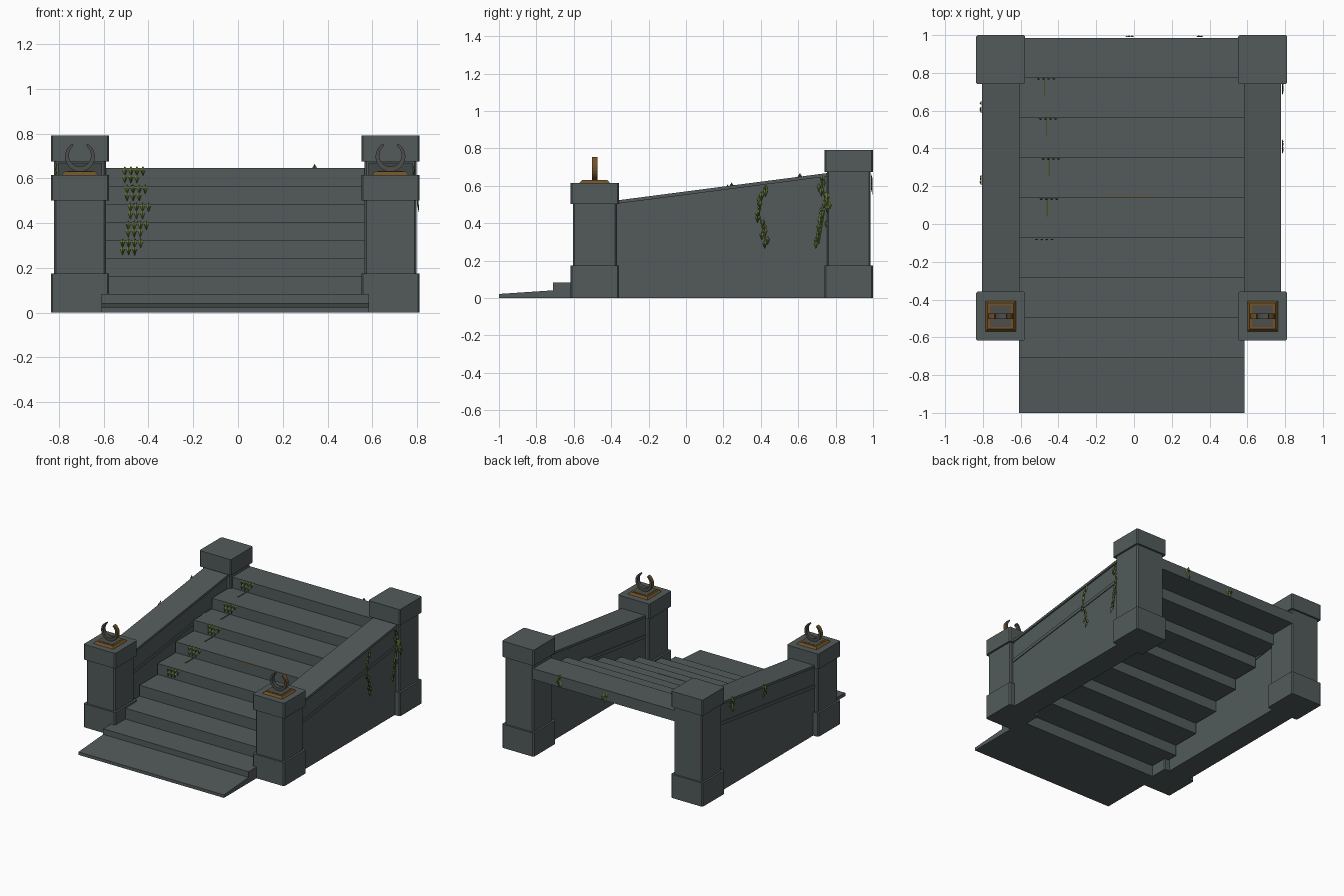
import bpy, bmesh, math, random
from mathutils import Vector

if "Cube" in bpy.data.objects:
    bpy.data.objects.remove(bpy.data.objects["Cube"])

random.seed(4)
CX = -0.0125          # the stair axis sits slightly left of centre
PX = 0.6935           # pillar / wall offset from the axis


def mat(name, col):
    m = bpy.data.materials.new(name)
    m.diffuse_color = (*col, 1)
    m.use_nodes = True
    m.node_tree.nodes["Principled BSDF"].inputs["Base Color"].default_value = m.diffuse_color
    return m


STONE = mat("grey stone", (0.085, 0.105, 0.102))
RUST = mat("rusty bronze", (0.17, 0.085, 0.02))
IRON = mat("dark iron", (0.075, 0.078, 0.07))
LEAF = mat("ivy green", (0.13, 0.17, 0.035))
STEM = mat("dark ivy green", (0.055, 0.075, 0.018))


def finish(name, bm, *mats):
    me = bpy.data.meshes.new(name)
    bm.to_mesh(me)
    bm.free()
    for m in mats:
        me.materials.append(m)
    ob = bpy.data.objects.new(name, me)
    bpy.context.collection.objects.link(ob)
    return ob


def add_box(bm, x0, x1, y0, y1, z0, z1, bevel=0.0, taper=0.0):
    vs = []
    for z, t in ((z0, 0), (z1, taper)):
        vs.append([bm.verts.new(p) for p in ((x0 + t, y0 + t, z), (x1 - t, y0 + t, z),
                                             (x1 - t, y1 - t, z), (x0 + t, y1 - t, z))])
    lo, hi = vs
    faces = [bm.faces.new(lo[::-1]), bm.faces.new(hi)]
    for i in range(4):
        j = (i + 1) % 4
        faces.append(bm.faces.new((lo[i], lo[j], hi[j], hi[i])))
    if bevel:
        edges = [bm.edges.get((lo[i], hi[i])) for i in range(4)]
        bmesh.ops.bevel(bm, geom=edges, offset=bevel, segments=1, affect='EDGES')
    return faces


def add_prism(bm, yz, x0, x1):
    a = [bm.verts.new((x0, y, z)) for y, z in yz]
    b = [bm.verts.new((x1, y, z)) for y, z in yz]
    n = len(yz)
    bm.faces.new(a)
    bm.faces.new(b[::-1])
    for i in range(n):
        j = (i + 1) % n
        bm.faces.new((a[i], b[i], b[j], a[j]))
    bmesh.ops.recalc_face_normals(bm, faces=bm.faces[:])


# Steps: open underneath, each block overlapping the next
def step_y(i):
    return -0.71 + i * 0.2122


def step_z(i):
    return 0.083 + i * 0.0805


bm = bmesh.new()
for i in range(8):
    back = 0.985 if i == 7 else step_y(i + 1) + 0.008
    add_box(bm, CX - 0.597, CX + 0.597, step_y(i), back, step_z(i - 1) if i else 0, step_z(i))
finish("steps", bm, STONE)

# Sloping slab in front of the first step
bm = bmesh.new()
add_prism(bm, [(-1, 0), (-0.7, 0), (-0.7, 0.042), (-1, 0.022)], CX - 0.597, CX + 0.597)
finish("front_slab", bm, STONE)


def rail_z(y):
    return 0.522 + (y + 0.37) * 0.13


def slanted(bm, x, half, top, bottom):
    y0, y1 = -0.40, 0.78
    lo = [(y0, rail_z(y0) - bottom), (y1, rail_z(y1) - bottom)] if bottom else [(y0, 0), (y1, 0)]
    add_prism(bm, lo + [(y1, rail_z(y1) - top), (y0, rail_z(y0) - top)], x - half, x + half)


for side, label in ((-1, "left"), (1, "right")):
    x = CX + side * PX
    # Side walls with coping and moulding
    bm = bmesh.new()
    slanted(bm, x, 0.088, 0.01, None)
    finish(label + "_wall", bm, STONE)
    bm = bmesh.new()
    slanted(bm, x, 0.0985, 0, 0.018)
    finish(label + "_coping", bm, STONE)
    bm = bmesh.new()
    slanted(bm, x, 0.094, 0.148, 0.172)
    finish(label + "_moulding", bm, STONE)

    # Pillars: base, shaft, cap
    for yc, cap, top, pos in ((-0.488, 0.502, 0.615, "front"), (0.87, 0.675, 0.792, "back")):
        bm = bmesh.new()
        for h, z0, z1 in ((0.13, 0, 0.175), (0.116, 0.17, cap + 0.005), (0.13, cap, top)):
            add_box(bm, x - h, x + h, yc - h, yc + h, z0, z1, bevel=0.008)
        finish(f"{pos}_{label}_pillar", bm, STONE)

    # Bronze mounting plate with dark inset
    yc = -0.488
    bm = bmesh.new()
    add_box(bm, x - 0.083, x + 0.083, yc - 0.083, yc + 0.083, 0.613, 0.63, taper=0.014)
    for f in add_box(bm, x - 0.056, x + 0.056, yc - 0.056, yc + 0.056, 0.625, 0.632):
        f.material_index = 1
    finish(label + "_plate", bm, RUST, IRON)

    # Open ring, thinner toward the tips
    bm = bmesh.new()
    n, gap, zc, w = 20, math.radians(30), 0.697, 0.014
    rows = []
    for i in range(n + 1):
        t = i / n
        a = math.pi / 2 + gap + t * (2 * math.pi - 2 * gap)
        ro = 0.067
        ri = ro - 0.011 - 0.011 * math.sin(math.pi * t)
        rows.append([bm.verts.new((x + r * math.cos(a), yc + d, zc + r * math.sin(a)))
                     for r, d in ((ro, -w), (ro, w), (ri, w), (ri, -w))])
    for p, q in zip(rows, rows[1:]):
        for k in range(4):
            f = bm.faces.new((p[k], p[(k + 1) % 4], q[(k + 1) % 4], q[k]))
            f.material_index = 1 if k == 0 else 0
    bm.faces.new(rows[0][::-1])
    bm.faces.new(rows[-1])
    bmesh.ops.recalc_face_normals(bm, faces=bm.faces[:])
    finish(label + "_ring", bm, IRON, RUST)

# Small rust stain on the middle step edge
bm = bmesh.new()
add_box(bm, -0.14, 0.13, step_y(4) - 0.002, step_y(4) + 0.005, step_z(4) - 0.003, step_z(4) + 0.001)
finish("rust_stain", bm, RUST)


# Ivy leaves: folded diamonds hanging against a surface
def leaf(bm, p, out, size):
    out = Vector(out)
    side = out.cross(Vector((0, 0, 1)))
    p = Vector(p)
    up = Vector((0, 0, 1))
    pts = [p + up * size * 0.8, p + side * size * 0.42 + up * size * 0.15,
           p - up * size + out * 0.008, p - side * size * 0.42 + up * size * 0.15]
    mid = bm.verts.new(p + out * size * 0.3)
    vs = [bm.verts.new(q) for q in pts]
    for k in range(4):
        f = bm.faces.new((mid, vs[k], vs[(k + 1) % 4]))
        f.material_index = 1 if k in (1, 2) and random.random() < 0.4 else 0


def strand(bm, start, end, out, count, jitter):
    a, b, o = Vector(start), Vector(end), Vector(out)
    side = o.cross(Vector((0, 0, 1)))
    for i in range(count):
        p = a.lerp(b, i / max(1, count - 1)) + side * random.uniform(-jitter, jitter) + o * 0.004
        leaf(bm, p, out, random.uniform(0.022, 0.032))
    # Stem
    pts = [a + side * 0.004, b + side * 0.004, b - side * 0.004, a - side * 0.004]
    bm.faces.new([bm.verts.new(p + o * 0.003) for p in pts]).material_index = 1


bm = bmesh.new()
for i, cx in ((3, -0.475), (4, -0.45), (5, -0.44), (6, -0.455), (7, -0.465)):
    y, z = step_y(i), step_z(i)
    for k in range(7):
        leaf(bm, (cx + (k % 4 - 1.5) * 0.027, y - 0.005, z - 0.012 - 0.032 * (k // 4)), (0, -1, 0), 0.025)
    if i > 3:      # runner over the tread below
        add_box(bm, cx - 0.012, cx - 0.006, y - 0.1, y, step_z(i - 1), step_z(i - 1) + 0.004)
        for f in bm.faces[-6:]:
            f.material_index = 1
finish("step_ivy", bm, LEAF, STEM)

bm = bmesh.new()
XR, XL = CX + PX + 0.0985, CX - PX - 0.0985
R, L, B = (1, 0, 0), (-1, 0, 0), (0, 1, 0)
strand(bm, (XR, 0.42, 0.59), (XR, 0.385, 0.46), R, 7, 0.012)
strand(bm, (XR, 0.39, 0.45), (XR, 0.43, 0.29), R, 8, 0.014)
strand(bm, (XR, 0.72, 0.64), (XR, 0.755, 0.48), R, 8, 0.02)
strand(bm, (XR + 0.012, 0.765, 0.54), (XR + 0.016, 0.76, 0.48), R, 4, 0.01)
strand(bm, (XR, 0.74, 0.47), (XR, 0.71, 0.29), R, 11, 0.02)
finish("right_wall_ivy", bm, LEAF, STEM)

bm = bmesh.new()
strand(bm, (XL, 0.23, 0.60), (XL, 0.24, 0.53), L, 5, 0.025)
strand(bm, (XL, 0.61, 0.645), (XL, 0.62, 0.58), L, 5, 0.025)
finish("left_wall_ivy", bm, LEAF, STEM)

bm = bmesh.new()
strand(bm, (0.345, 0.985, 0.645), (0.345, 0.985, 0.59), B, 5, 0.022)
strand(bm, (-0.03, 0.985, 0.61), (-0.03, 0.985, 0.58), B, 4, 0.022)
finish("back_ivy", bm, LEAF, STEM)
